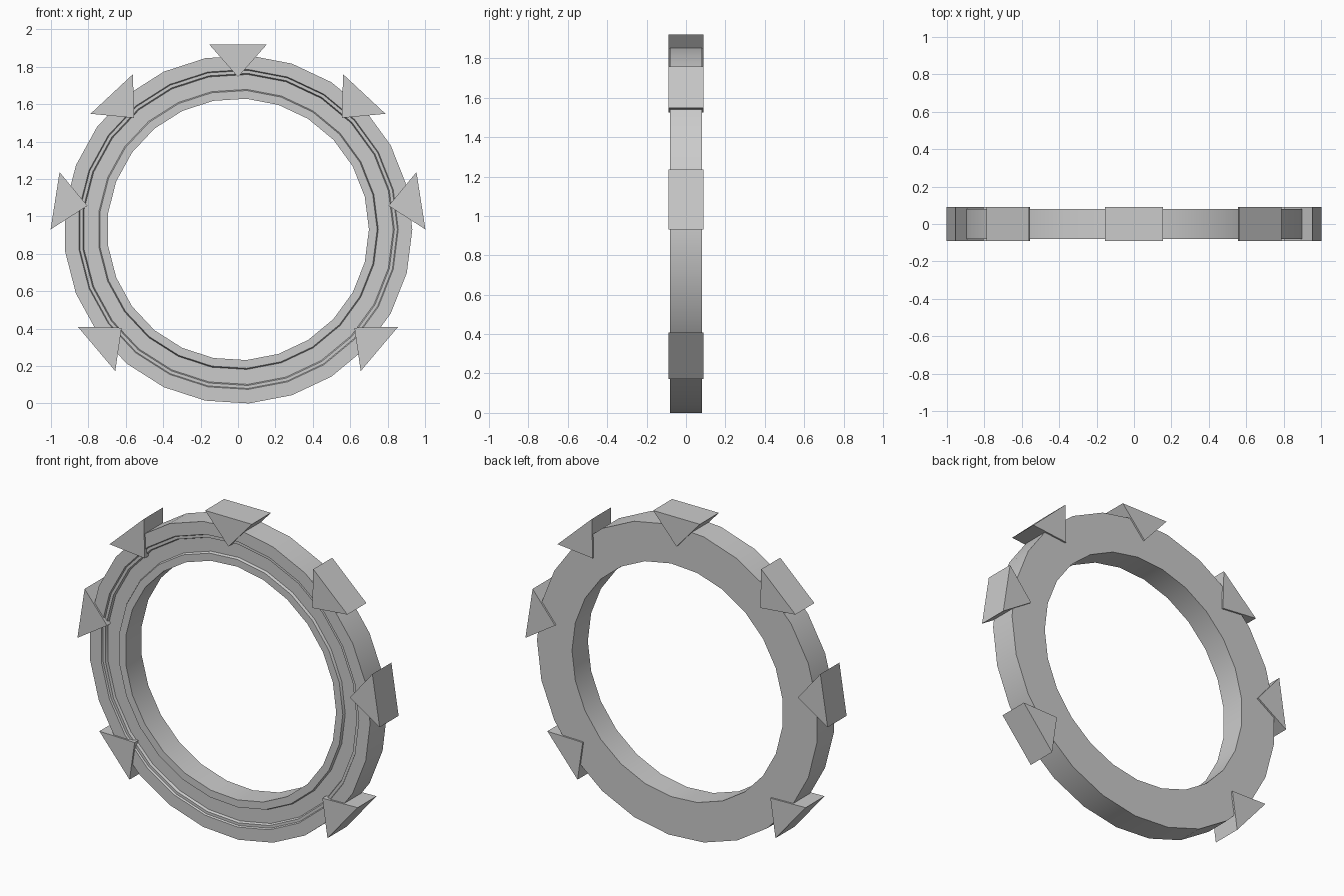
import bpy, bmesh, math

if "Cube" in bpy.data.objects:
    bpy.data.objects.remove(bpy.data.objects["Cube"])

CZ = 0.93      # height of the ring centre
SIDES = 25


def finish(name, bm, smooth):
    bmesh.ops.recalc_face_normals(bm, faces=bm.faces[:])
    me = bpy.data.meshes.new(name)
    bm.to_mesh(me)
    bm.free()
    ob = bpy.data.objects.new(name, me)
    bpy.context.collection.objects.link(ob)
    if smooth:
        bpy.ops.object.select_all(action='DESELECT')
        ob.select_set(True)
        bpy.context.view_layer.objects.active = ob
        bpy.ops.object.shade_smooth_by_angle(angle=math.radians(20))
    return ob


def lathe(name, profile):
    """Sweep a closed (radius, y) profile around the y axis."""
    bm = bmesh.new()
    loops = []
    for i in range(SIDES):
        a = 2 * math.pi * i / SIDES
        loops.append([bm.verts.new((r * math.cos(a), y, CZ + r * math.sin(a)))
                      for r, y in profile])
    n = len(profile)
    for i in range(SIDES):
        p, q = loops[i], loops[(i + 1) % SIDES]
        for j in range(n):
            k = (j + 1) % n
            bm.faces.new((p[j], p[k], q[k], q[j]))
    return finish(name, bm, True)


def wedge(name, deg):
    """Triangular clamp pointing at the ring centre, deg clockwise from top."""
    a = math.radians(deg)
    bm = bmesh.new()
    rows = []
    for y in (-0.09, 0.09):
        rows.append([bm.verts.new((u * math.cos(a) + r * math.sin(a), y,
                                   CZ - u * math.sin(a) + r * math.cos(a)))
                     for u, r in ((-0.155, 0.99), (0.155, 0.99), (0, 0.815))])
    bm.faces.new(rows[0])
    bm.faces.new(rows[1])
    for j in range(3):
        k = (j + 1) % 3
        bm.faces.new((rows[0][j], rows[0][k], rows[1][k], rows[1][j]))
    return finish(name, bm, False)


# Main ring: flat back, stepped front with a recessed channel
lathe("ring", [(0.932, 0.08), (0.932, -0.08), (0.857, -0.08), (0.852, -0.07),
               (0.836, -0.07), (0.83, -0.055), (0.75, -0.055), (0.744, -0.07),
               (0.70, -0.07), (0.70, 0.08)])

# Seven wedge clamps around the rim
for d in (0, 43, -43, 81.1, -81.1, 130.2, -130.2):
    wedge("wedge_clamp", d)
